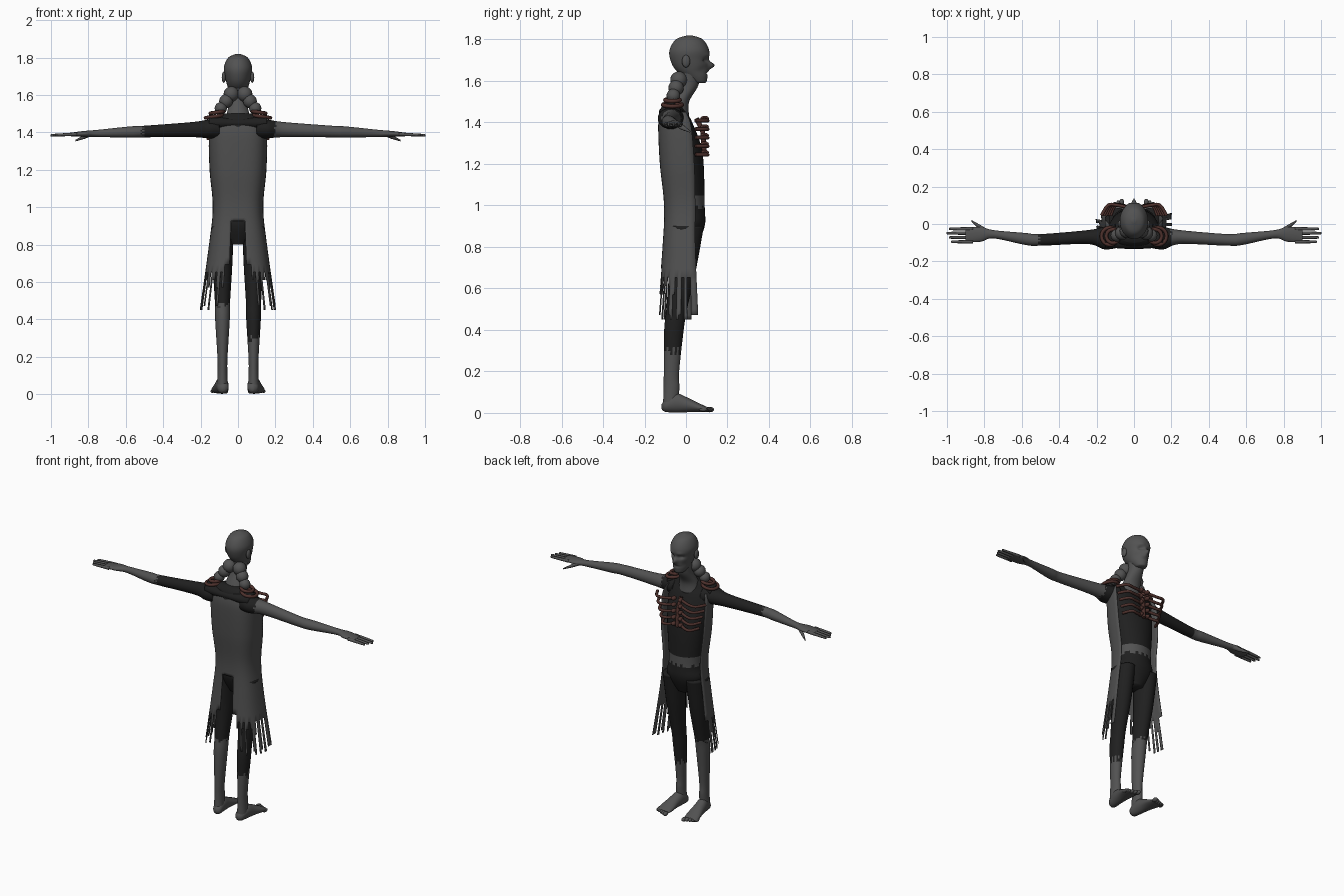
import bpy, bmesh, random
from math import sin, cos, pi, tau, exp, copysign
from mathutils import Vector

random.seed(4)
cube = bpy.data.objects.get("Cube")
if cube:
    bpy.data.objects.remove(cube, do_unlink=True)


def material(name, *rgb):
    mat = bpy.data.materials.new(name)
    mat.use_nodes = True
    mat.diffuse_color = (*rgb, 1)
    shader = mat.node_tree.nodes["Principled BSDF"]
    shader.inputs["Base Color"].default_value = (*rgb, 1)
    shader.inputs["Roughness"].default_value = .8
    return mat


SKIN = material("grey skin", .085, .085, .085)
CLOAK = material("grey cloak", .08, .08, .08)
CLOTH = material("black cloth", .014, .014, .014)
RUST = material("rusty brown", .075, .03, .025)


def finish(name, bm, mats, rule=None):
    """Turn a bmesh into a smooth object; the rule picks a material per face."""
    bmesh.ops.recalc_face_normals(bm, faces=bm.faces)
    for face in bm.faces:
        face.smooth = True
        if rule:
            face.material_index = int(rule(face.calc_center_median()))
    mesh = bpy.data.meshes.new(name)
    bm.to_mesh(mesh)
    bm.free()
    for mat in mats:
        mesh.materials.append(mat)
    ob = bpy.data.objects.new(name, mesh)
    bpy.context.collection.objects.link(ob)
    return ob


def spline(rows, steps):
    """Smoothly interpolate rows of numbers."""
    out = []
    padded = [rows[0], *rows, rows[-1]]
    for i in range(len(rows) - 1):
        for k in range(steps):
            t = k / steps
            out.append([b + t * (c - a + t * (2 * a - 5 * b + 4 * c - d
                                              + t * (3 * b - a - 3 * c + d))) / 2
                        for a, b, c, d in zip(*padded[i:i + 4])])
    return out + [rows[-1]]


def loft(name, axis, base, rows, mats=(SKIN,), rule=None, side=1, segs=24, steps=6, slant=0, shape=None):
    """Each row holds the position on the axis, a centre shift and two radii."""
    bm = bmesh.new()
    rings = []
    for t, shift, a, b in spline(rows, steps):
        middle = base + slant * t
        ring = []
        for k in range(segs):
            c, s = a * cos(tau * k / segs), b * sin(tau * k / segs)
            co = Vector({"x": (t, shift + c, middle + s),
                         "y": (middle + c, t, shift + s),
                         "z": (middle + c, shift + s, t)}[axis])
            co.x *= side
            ring.append(bm.verts.new(shape(co) if shape else co))
        rings.append(ring)
    for low, high in zip(rings, rings[1:]):
        for k in range(segs):
            bm.faces.new((low[k - 1], low[k], high[k], high[k - 1]))
    bm.faces.new(rings[0])
    bm.faces.new(rings[-1])
    return finish(name, bm, mats, rule)


def ball(name, loc, size, mat=SKIN):
    bm = bmesh.new()
    bmesh.ops.create_uvsphere(bm, u_segments=16, v_segments=10, radius=1)
    for v in bm.verts:
        v.co = Vector(loc) + v.co * Vector(size)
    finish(name, bm, [mat])


def rod(name, points, radius, closed=False):
    """A round rusty rod along the points, converted to a mesh."""
    curve = bpy.data.curves.new(name, "CURVE")
    curve.dimensions = "3D"
    curve.bevel_depth = radius
    curve.bevel_resolution = 2
    curve.use_fill_caps = True
    line = curve.splines.new("POLY")
    line.points.add(len(points) - 1)
    for point, co in zip(line.points, points):
        point.co = (*co, 1)
    line.use_cyclic_u = closed
    curve.materials.append(RUST)
    ob = bpy.data.objects.new(name, curve)
    bpy.context.collection.objects.link(ob)
    bpy.ops.object.select_all(action="DESELECT")
    ob.select_set(True)
    bpy.context.view_layer.objects.active = ob
    bpy.ops.object.convert(target="MESH")


def rough(amount=.012):
    return random.uniform(-amount, amount)


# Torso: black vest and trousers with a bare band at the waist
def torso_cloth(c):
    return abs(c.z + rough(.005) - 1.02) > .03


loft("torso", "z", 0, [(.8, 0, .05, .05), (.9, 0, .12, .09), (1, 0, .105, .09), (1.25, -.015, .13, .095),
                       (1.4, -.05, .145, .08), (1.47, -.065, .125, .055), (1.5, -.06, .08, .04)],
     (SKIN, CLOTH), torso_cloth, segs=36, steps=9)
loft("neck", "z", 0, [(1.43, -.045, .075, .06), (1.5, -.03, .06, .045), (1.58, .01, .045, .05), (1.66, .02, .05, .05)])


# Head: the features are pushed in or out of the front
def bump(co, x, z, width, height):
    return exp(-((abs(co.x) - x) / width) ** 2 - ((co.z - z) / height) ** 2)


def shape_face(co):
    if co.y > .04:
        nose = bump(co, 0, 1.675, .011, .017)
        socket = bump(co, .03, 1.7, .014, .01)
        brow = bump(co, .03, 1.725, .02, .01)
        mouth = bump(co, 0, 1.637, .022, .005)
        cheek = bump(co, .045, 1.65, .015, .02)
        co.y += .03 * nose - .016 * socket + .006 * brow - .008 * (mouth + cheek)
    return co


loft("head", "z", 0, [(1.59, .07, .02, .02), (1.6, .06, .035, .04), (1.65, .03, .057, .077), (1.7, .017, .07, .092),
                      (1.75, .016, .075, .095), (1.8, .016, .052, .065), (1.82, .017, .01, .01)],
     segs=48, steps=8, shape=shape_face)

for s, label in ((1, "left"), (-1, "right")):
    ball(label + "_ear", (s * .076, 0, 1.695), (.011, .02, .03))

    # Arm, with a long sleeve on one side only
    sleeve_end = .2 if s > 0 else .51
    loft(label + "_arm", "x", 1.425,
         [(.1, -.065, .065, .055), (.16, -.075, .06, .05), (.25, -.07, .037, .04), (.5, -.085, .031, .031),
          (.58, -.08, .032, .03), (.75, -.055, .022, .019), (.82, -.055, .04, .016), (.9, -.06, .038, .009)],
         (SKIN, CLOTH), lambda c: abs(c.x) + rough() < sleeve_end, s, steps=12, slant=-.04)

    # Hand: four fingers and a drooping thumb
    for i in range(4):
        y = -.026 - .023 * i
        tip = 1 - .012 * abs(i - 1)
        loft(f"{label}_finger_{i + 1}", "x", 1.425,
             [(.86, y, .01, .01), (tip - .01, y, .007, .007), (tip, y, .002, .002)], side=s, segs=10, slant=-.04)
    loft(label + "_thumb", "x", 1.73, [(.78, -.045, .014, .012), (.82, -.02, .014, .012), (.87, .018, .004, .004)],
         side=s, segs=10, slant=-.43)

    # Leg, with trousers torn off at different heights
    trouser_end = .3 if s > 0 else .48
    loft(label + "_leg", "z", .083,
         [(.03, -.075, .03, .036), (.12, -.07, .026, .038), (.2, -.07, .027, .037), (.4, -.058, .039, .047),
          (.5, -.045, .041, .05), (.7, -.016, .053, .066), (.9, 0, .06, .086)],
         (SKIN, CLOTH), lambda c: c.z + rough(.02) > trouser_end, s, steps=12)

    # Foot with five toes
    loft(label + "_foot", "y", .09,
         [(-.117, .03, .01, .012), (-.1, .035, .028, .03), (-.05, .048, .034, .046),
          (0, .04, .038, .037), (.06, .026, .046, .022), (.1, .017, .044, .012)], side=s, slant=.1)
    for i in range(5):
        size = .013 - .001 * i
        ball(f"{label}_toe_{i + 1}", (s * (.066 + .018 * i), .115 - .008 * i, .016), (size, .02, size))

    # Shoulder chain of shrinking balls, resting on two stacked rings
    for i in range(3):
        r = .041 - .004 * i
        ball(f"{label}_shoulder_ball_{i + 1}", (s * (.036 + .028 * i), -.035 - .013 * i, 1.605 - .038 * i), (r, r, r))
    for i in range(2):
        r = .046 - .01 * i
        turns = [tau * k / 24 for k in range(24)]
        rod(f"{label}_shoulder_ring_{i + 1}",
            [(s * (.128 - .016 * i + r * cos(a)), r * sin(a) - .065, 1.485 + .023 * i - .15 * r * cos(a))
             for a in turns], .01, True)

    # Rib rods curling out from the chest, each with a knob
    for i in range(5):
        z = 1.245 + .041 * i
        w = .125 + .012 * i
        rod(f"{label}_rib_{i + 1}",
            spline([(s * .02, .085, z + .01), (s * w / 2, .1, z), (s * w * .8, .1, z), (s * w, .045, z)], 5), .009)
        ball(f"{label}_rib_knob_{i + 1}", (s * .024, .09, z + .01), (.014, .02, .013), RUST)

rod("breast_rod", [(0, .05, 1.42), (0, .08, 1.36), (0, .09, 1.24)], .012)

# Dark collar along the top of the cloak
collar_end, collar_middle = (-.075, .05, .045), (-.082, .048, .032)
loft("collar", "x", 1.45, [(-.155, *collar_end), (-.08, *collar_middle), (.08, *collar_middle), (.155, *collar_end)],
     (CLOTH,))

# Cloak: rows of height, half width, back edge and front edge
rows = spline([(1.45, .135, -.125, 0), (1.38, .155, -.134, .025), (1.2, .152, -.126, .04),
               (1, .135, -.106, .045), (.8, .155, -.114, .045), (.45, .205, -.142, .06)], 10)
columns = 48


def cloak_point(column, z, width, back, front):
    """Rounded box section, open towards the chest."""
    a = pi * column / columns
    c = cos(a)
    return (width * copysign(abs(c) ** .65, c), front + (back - front) * sin(a) ** .65 if sin(a) > 0 else front, z)


def hem_height(column):
    """Slit up the middle of the back, ragged strips elsewhere."""
    from_middle = abs(column + .5 - columns / 2)
    if from_middle < 2:
        return .93
    if from_middle < 4:
        return .7
    return random.choice((.45, .48, .55, .62, .65, .65))


bm = bmesh.new()
grid = [[bm.verts.new(cloak_point(c, *row)) for c in range(columns + 1)] for row in rows]
for c in range(columns):
    hem = hem_height(c)
    for high, low in zip(grid, grid[1:]):
        if low[c].co.z > hem - .01:
            bm.faces.new((high[c], high[c + 1], low[c + 1], low[c]))
bmesh.ops.delete(bm, geom=[v for v in bm.verts if not v.link_faces], context="VERTS")
cloak = finish("cloak", bm, [CLOAK])
cloak.modifiers.new("thickness", "SOLIDIFY").thickness = .004
